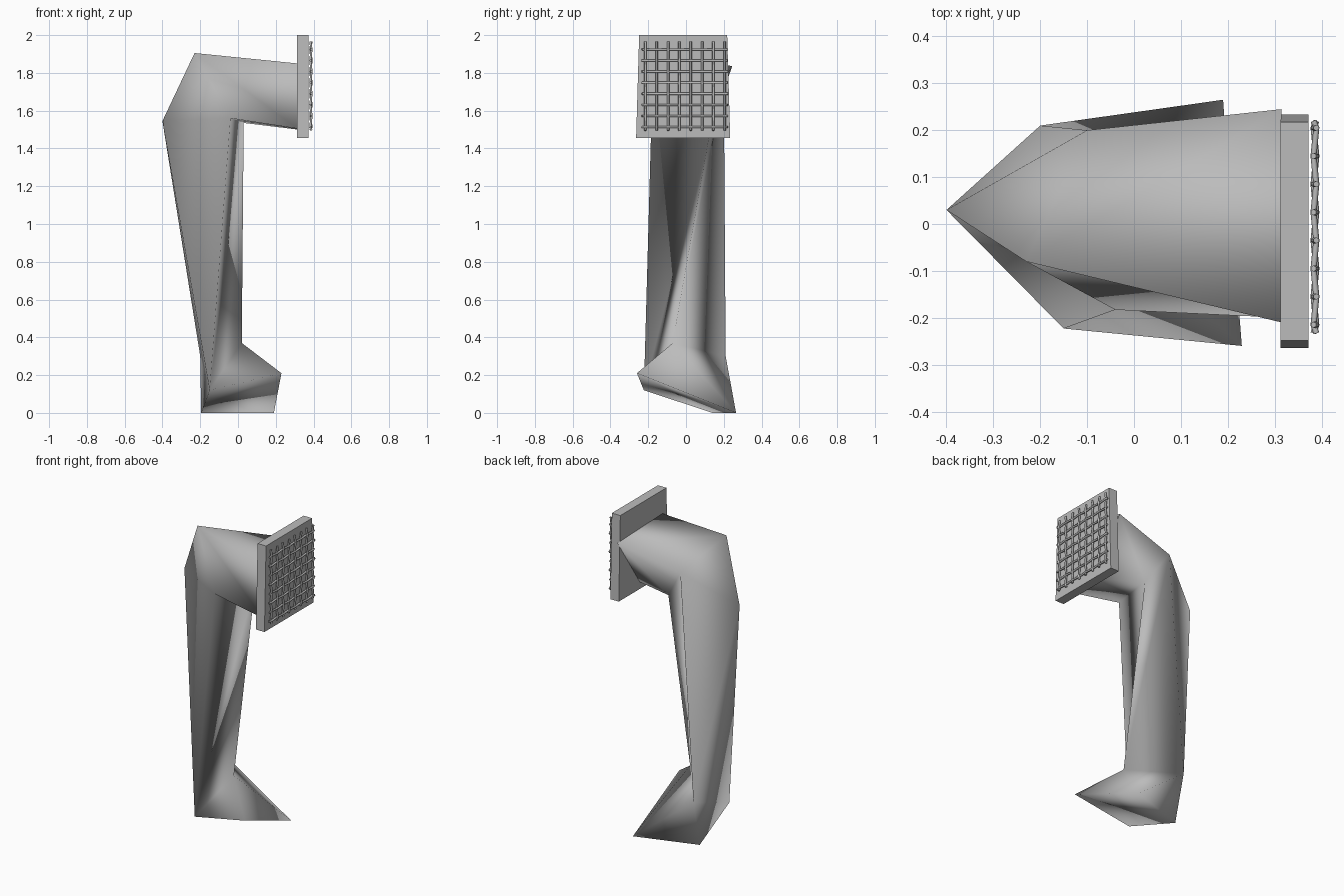
import bpy, bmesh, math

cube = bpy.data.objects.get("Cube")
if cube:
    bpy.data.objects.remove(cube, do_unlink=True)

GREY = (0.5, 0.5, 0.5, 1)
grey = bpy.data.materials.new("plain grey")
grey.use_nodes = True
grey.diffuse_color = GREY
grey.node_tree.nodes["Principled BSDF"].inputs["Base Color"].default_value = GREY


def finish(name, bm, smooth):
    bmesh.ops.recalc_face_normals(bm, faces=bm.faces)
    mesh = bpy.data.meshes.new(name)
    for face in bm.faces:
        face.smooth = smooth
    bm.to_mesh(mesh)
    bm.free()
    mesh.materials.append(grey)
    obj = bpy.data.objects.new(name, mesh)
    bpy.context.collection.objects.link(obj)


# Bent pipe: corners named by where they sit on the leg, elbow and mouth
corners = {
    "toe_front": (0.23, -0.26, 0.21), "toe_back": (0.19, 0.265, 0),
    "heel_back": (-0.195, 0.14, 0), "heel_front": (-0.15, -0.223, 0.12),
    "ankle_back": (-0.2, 0.21, 0.3), "ankle_in": (0.02, -0.07, 0.37),
    "elbow_out": (-0.4, 0.03, 1.545), "elbow_top": (-0.23, -0.08, 1.905),
    "elbow_front": (-0.04, -0.183, 1.56), "elbow_in": (0.03, 0.135, 1.535),
    "elbow_back": (-0.1, 0.2, 1.735),
    "mouth_top": (0.315, -0.21, 1.85), "mouth_back": (0.315, 0.245, 1.835),
    "mouth_low": (0.315, 0.02, 1.5), "mouth_front": (0.315, -0.2, 1.505),
}
panels = [
    # foot
    "toe_front heel_front heel_back", "toe_front heel_back toe_back",
    "toe_front ankle_in heel_front", "toe_front toe_back ankle_in",
    "toe_back ankle_back ankle_in", "toe_back heel_back ankle_back",
    "heel_back heel_front ankle_back",
    # leg
    "ankle_back heel_front elbow_out", "heel_front elbow_front elbow_out",
    "heel_front elbow_in elbow_front", "heel_front ankle_in elbow_in",
    "ankle_in ankle_back elbow_back elbow_in", "ankle_back elbow_out elbow_back",
    # elbow and arm
    "elbow_out elbow_front elbow_top", "elbow_out elbow_top elbow_back",
    "elbow_top elbow_front mouth_front mouth_top",
    "elbow_front elbow_in mouth_low mouth_front",
    "elbow_in elbow_back mouth_back mouth_low",
    "elbow_back elbow_top mouth_back", "elbow_top mouth_top mouth_back",
]
bm = bmesh.new()
verts = {name: bm.verts.new(co) for name, co in corners.items()}
for panel in panels:
    bm.faces.new([verts[name] for name in panel.split()])
finish("bent_pipe", bm, True)

# Square flange, a little narrower at the top
bm = bmesh.new()
bmesh.ops.create_cube(bm, size=1)
for v in bm.verts:
    half = 0.233 if v.co.z > 0 else 0.249
    v.co = (0.342 + v.co.x * 0.06, -0.015 + math.copysign(half, v.co.y),
            1.728 + v.co.z * 0.544)
finish("flange_plate", bm, False)

# Woven wire grille in front of the flange
COUNT, STEP = 8, 0.06
Y0, Z0 = -0.215, 1.513


def wire(name, index, upright):
    curve = bpy.data.curves.new(name, "CURVE")
    curve.dimensions = "3D"
    curve.bevel_depth = 0.0065
    curve.bevel_resolution = 1
    curve.use_fill_caps = True
    spline = curve.splines.new("POLY")
    spline.points.add(COUNT + 1)
    far_end = COUNT - (0.3 if upright else 0.75)
    for k, point in enumerate(spline.points):
        along = min(max(k - 1, -0.3), far_end)
        wave = 0.003 * (-1) ** (k + index) * (1 if upright else -1)
        a, b = (index, along) if upright else (along, index)
        point.co = (0.386 + wave, Y0 + a * STEP, Z0 + b * STEP * 0.98, 1)
    curve.materials.append(grey)
    obj = bpy.data.objects.new(name, curve)
    bpy.context.collection.objects.link(obj)


for i in range(COUNT):
    wire(f"upright_wire_{i + 1}", i, True)
    wire(f"cross_wire_{i + 1}", i, False)
